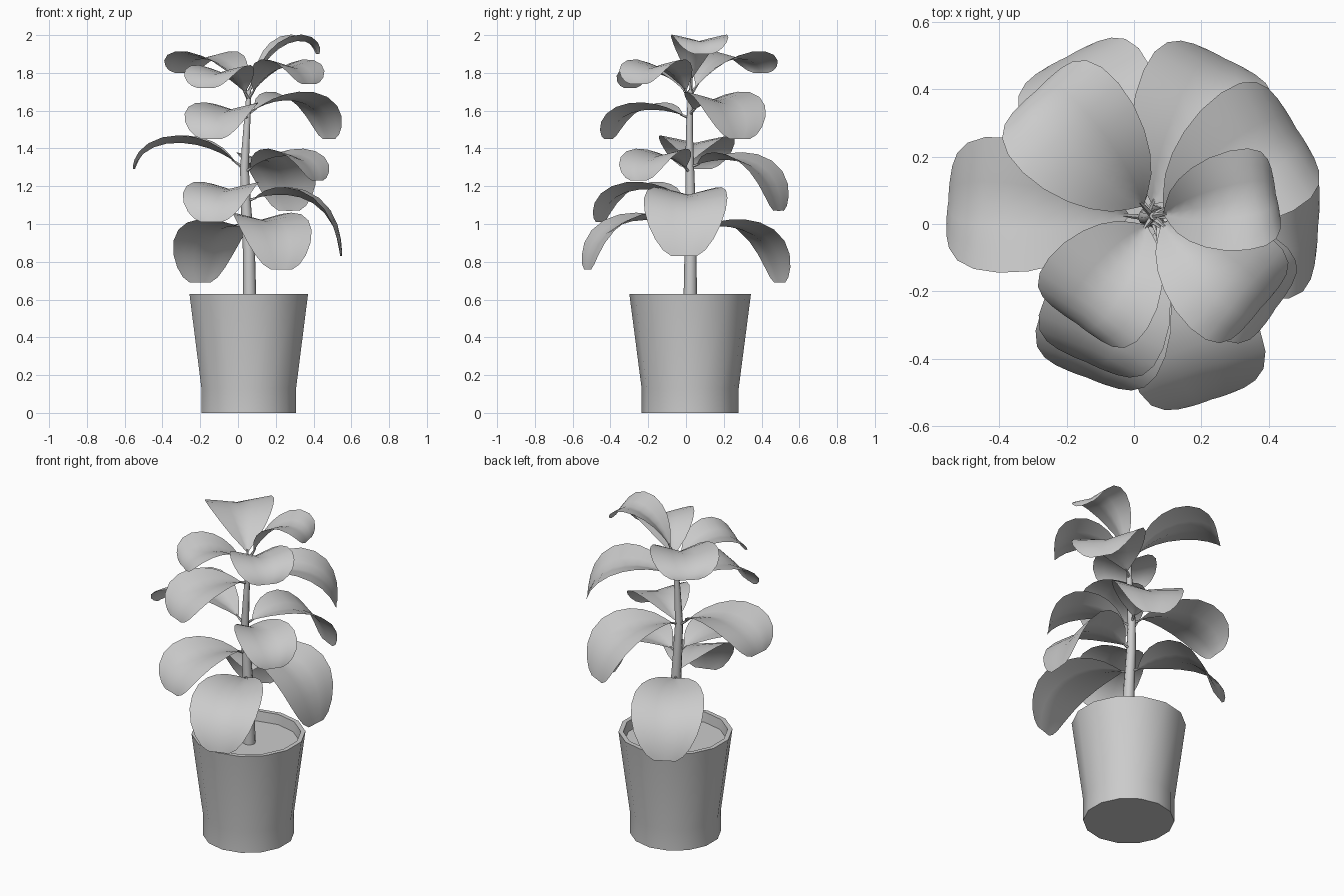
import bpy, bmesh, math
from mathutils import Vector

if "Cube" in bpy.data.objects:
    bpy.data.objects.remove(bpy.data.objects["Cube"])

CX, CY = 0.057, 0.022


def finish(name, bm, angle=50):
    bmesh.ops.recalc_face_normals(bm, faces=bm.faces)
    me = bpy.data.meshes.new(name)
    bm.to_mesh(me)
    bm.free()
    ob = bpy.data.objects.new(name, me)
    bpy.context.collection.objects.link(ob)
    bpy.context.view_layer.objects.active = ob
    ob.select_set(True)
    bpy.ops.object.shade_smooth_by_angle(angle=math.radians(angle))
    ob.select_set(False)
    return ob


def skin(bm, rows, closed):
    """Join rows of points with quads."""
    vs = [[bm.verts.new(p) for p in row] for row in rows]
    n = len(rows[0])
    for a, b in zip(vs, vs[1:]):
        for i in range(n if closed else n - 1):
            j = (i + 1) % n
            bm.faces.new((a[i], a[j], b[j], b[i]))
    return vs


def ring(center, r, n, u=Vector((1, 0, 0)), v=Vector((0, 1, 0)), phase=0.0):
    return [center + u * r * math.cos(2 * math.pi * i / n + phase)
            + v * r * math.sin(2 * math.pi * i / n + phase) for i in range(n)]


# Pot: lathed profile with a straight foot, flared wall and open rim
def lathe(name, profile, n=14):
    bm = bmesh.new()
    rows = [ring(Vector((CX, CY, z)), r, n, phase=math.pi / 2) for r, z in profile]
    vs = skin(bm, rows, True)
    bm.faces.new(vs[0])
    bm.faces.new(vs[-1])
    return finish(name, bm)


lathe("pot", [(0.257, 0), (0.257, 0.13), (0.322, 0.63), (0.295, 0.63), (0.287, 0.55)])
lathe("soil", [(0.288, 0.55), (0.288, 0.57)])

# Stem: tapered and slightly bent
STEM = [(0.062, 0.022, 0.56, 0.036), (0.058, 0.024, 0.85, 0.032), (0.042, 0.024, 1.1, 0.027),
        (0.034, 0.02, 1.3, 0.023), (0.046, 0.018, 1.5, 0.018), (0.058, 0.024, 1.71, 0.012)]
bm = bmesh.new()
vs = skin(bm, [ring(Vector(p[:3]), p[3], 8) for p in STEM], True)
bm.faces.new(vs[0])
bm.faces.new(vs[-1])
finish("stem", bm)


def stem_at(z):
    for a, b in zip(STEM, STEM[1:]):
        if z <= b[2]:
            f = (z - a[2]) / (b[2] - a[2])
            return Vector(a[:3]).lerp(Vector(b[:3]), f)
    return Vector(STEM[-1][:3])


# Leaves: arched midrib, folded near the base, flattening to a blunt tip
T = [0.08, 0.13, 0.19, 0.27, 0.36, 0.47, 0.59, 0.71, 0.82, 0.91, 0.97, 1.0]
W = [0.03, 0.22, 0.44, 0.65, 0.82, 0.95, 1.0, 0.97, 0.86, 0.69, 0.50, 0.30]


def leaf(name, z0, tip, crest, width, fold):
    base, tip = stem_at(z0), Vector(tip)
    out = Vector((tip.x - base.x, tip.y - base.y, 0))
    reach = out.length
    out.normalize()
    side = Vector((-out.y, out.x, 0))
    c = (crest - 0.125 * (z0 + tip.z)) / 0.75
    pts = [Vector((0, z0)), Vector((0.36 * reach, c)), Vector((0.92 * reach, c)), Vector((reach, tip.z))]

    def at(t):
        s = 1 - t
        p = s**3 * pts[0] + 3 * s * s * t * pts[1] + 3 * s * t * t * pts[2] + t**3 * pts[3]
        d = (s * s * (pts[1] - pts[0]) + 2 * s * t * (pts[2] - pts[1]) + t * t * (pts[3] - pts[2])).normalized()
        pos = Vector((base.x, base.y, 0)) + out * p.x + Vector((0, 0, p.y))
        return pos, out * -d.y + Vector((0, 0, d.x))

    bm = bmesh.new()
    rows = []
    for t, w in zip(T, W):
        pos, nrm = at(t)
        a = fold * (1 - 0.8 * t)
        row = []
        for k in range(-3, 4):
            s = k / 3
            lift = abs(s) * math.sin(a) - 0.06 * s * s * t
            row.append(pos + width * w * (side * s * math.cos(a) + nrm * lift))
        rows.append(row)
    skin(bm, rows, False)
    # Petiole
    stalk = [at(t) for t in (0, 0.05, 0.1)]
    skin(bm, [ring(p, r, 5, side, n) for (p, n), r in zip(stalk, (0.009, 0.008, 0.004))], True)
    return finish(name, bm, 60)


# start height on stem, tip, midrib crest height, half width, fold
LEAVES = [
    (1.70, (0.42, 0.09, 1.90), 1.96, 0.155, 0.50),
    (1.68, (-0.29, 0.395, 1.80), 1.87, 0.20, 0.45),
    (1.66, (-0.17, -0.295, 1.72), 1.80, 0.185, 0.45),
    (1.66, (0.375, -0.25, 1.74), 1.83, 0.185, 0.45),
    (1.58, (0.48, 0.285, 1.45), 1.65, 0.21, 0.42),
    (1.56, (-0.14, -0.41, 1.45), 1.60, 0.195, 0.38),
    (1.29, (-0.55, 0.07, 1.29), 1.43, 0.205, 0.38),
    (1.27, (0.42, -0.25, 1.23), 1.36, 0.175, 0.42),
    (1.30, (0.27, 0.49, 1.07), 1.325, 0.205, 0.38),
    (1.12, (-0.14, -0.455, 1.01), 1.18, 0.20, 0.38),
    (1.12, (0.545, -0.01, 0.83), 1.135, 0.225, 0.35),
    (0.97, (0.23, -0.52, 0.76), 1.01, 0.205, 0.36),
    (0.97, (-0.20, 0.495, 0.69), 0.965, 0.21, 0.36),
]
for i, spec in enumerate(LEAVES):
    leaf(f"leaf_{i + 1}", *spec)
